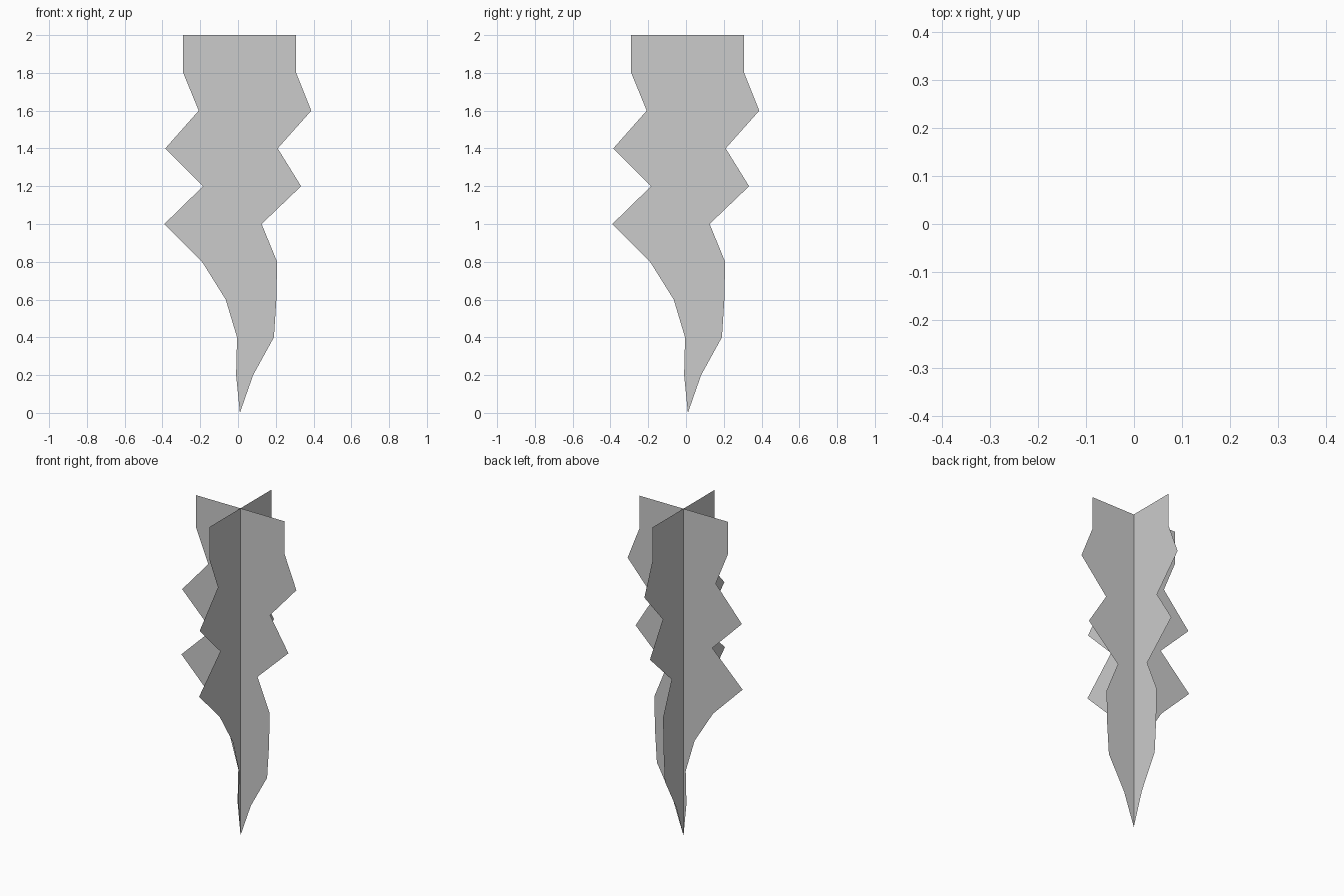
import bpy

if "Cube" in bpy.data.objects:
    bpy.data.objects.remove(bpy.data.objects["Cube"])

AXIS = 0.01   # both cards cross on this vertical line
STEP = 0.2    # height of each row
# (left edge, right edge) from the tip upwards
PROFILE = [(0.01, 0.01), (-0.01, 0.08), (-0.005, 0.19), (-0.065, 0.203),
           (-0.19, 0.207), (-0.39, 0.125), (-0.185, 0.334), (-0.385, 0.21),
           (-0.208, 0.388), (-0.29, 0.308), (-0.29, 0.308)]


def jagged_card(name, along_y):
    """Flat upright card with a jagged outline, one quad per row."""
    verts = [(AXIS, AXIS, 0)]
    for i, row in enumerate(PROFILE[1:], 1):
        for u in row:
            verts.append((AXIS, u, i * STEP) if along_y else (u, AXIS, i * STEP))
    faces = [(0, 2, 1)]
    for i in range(len(PROFILE) - 2):
        a = 1 + 2 * i
        faces.append((a, a + 1, a + 3, a + 2))
    mesh = bpy.data.meshes.new(name)
    mesh.from_pydata(verts, [], faces)
    obj = bpy.data.objects.new(name, mesh)
    bpy.context.collection.objects.link(obj)
    return obj


# Two identical cards crossing at right angles
jagged_card("side_to_side_card", False)
jagged_card("front_to_back_card", True)
